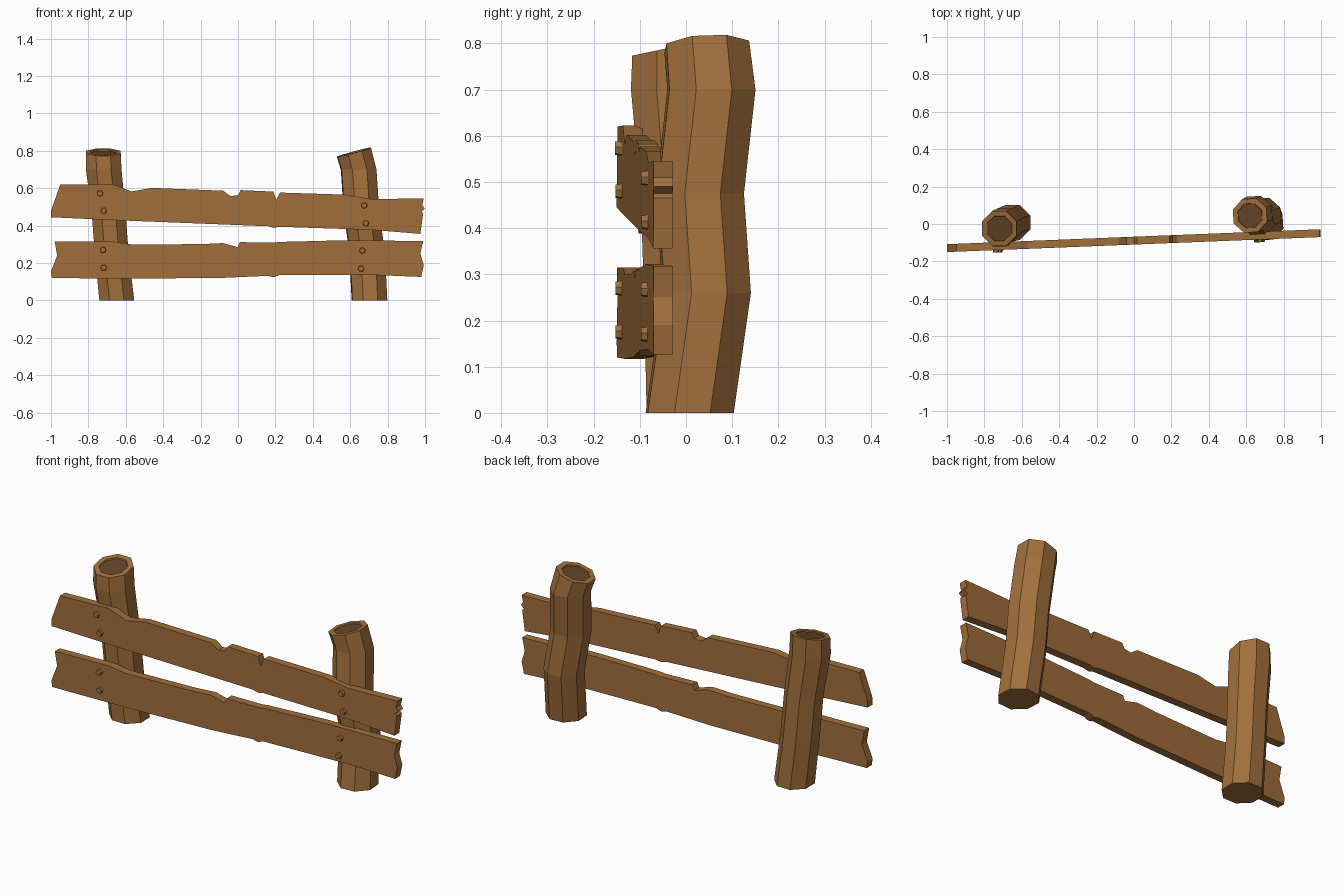
import bpy, bmesh, math
from mathutils import Vector

if "Cube" in bpy.data.objects:
    bpy.data.objects.remove(bpy.data.objects["Cube"])


def material(name, rgb):
    m = bpy.data.materials.new(name)
    m.diffuse_color = (*rgb, 1)
    m.use_nodes = True
    m.node_tree.nodes["Principled BSDF"].inputs["Base Color"].default_value = m.diffuse_color
    return m


wood = material("wood", (0.36, 0.16, 0.045))
end_grain = material("end_grain", (0.13, 0.06, 0.022))


def finish(bm, name, *mats):
    bmesh.ops.recalc_face_normals(bm, faces=bm.faces)
    me = bpy.data.meshes.new(name)
    bm.to_mesh(me)
    bm.free()
    for m in mats:
        me.materials.append(m)
    ob = bpy.data.objects.new(name, me)
    bpy.context.collection.objects.link(ob)
    return ob


# Crooked eight-sided post: rings of (x, y, z, radius), slanted top with a sunken core
def post(name, rings, slope, turn):
    bm = bmesh.new()

    def ring(x, y, z, r, sx=0, sy=0):
        out = []
        for i in range(8):
            a = math.radians(turn + 45 * i)
            dx, dy = r * math.cos(a), r * math.sin(a)
            out.append(bm.verts.new((x + dx, y + dy, z + sx * dx + sy * dy)))
        return out

    loops = [ring(*r) for r in rings[:-1]]
    x, y, z, r = rings[-1]
    loops.append(ring(x, y, z, r, *slope))
    loops.append(ring(x, y, z, r * 0.72, *slope))
    loops.append(ring(x, y, z - 0.006, r * 0.7, *slope))
    for a, b in zip(loops, loops[1:]):
        for i in range(8):
            j = (i + 1) % 8
            bm.faces.new((a[i], a[j], b[j], b[i]))
    bm.faces.new(loops[0][::-1])
    bm.faces.new(loops[-1]).material_index = 1
    return finish(bm, name, wood, end_grain)


post("left_post", [(-0.648, 0.008, 0, 0.101), (-0.675, 0.0, 0.25, 0.098),
                   (-0.692, -0.008, 0.475, 0.098), (-0.718, -0.024, 0.70, 0.103),
                   (-0.72, -0.024, 0.793, 0.1)], (0.0, 0.21), 22.5)
post("right_post", [(0.703, 0.008, 0, 0.101), (0.69, 0.045, 0.26, 0.101),
                    (0.66, 0.03, 0.475, 0.101), (0.645, 0.055, 0.70, 0.101),
                    (0.62, 0.045, 0.793, 0.097)], (0.27, 0.05), 26)


# The planks run slightly askew, following this front plane
def front_y(x):
    return -0.11 + 0.04 * x


# Chipped plank from its front outline
def plank(name, outline):
    bm = bmesh.new()
    face = bm.faces.new([bm.verts.new((x, front_y(x), z)) for x, z in outline])
    ext = bmesh.ops.extrude_face_region(bm, geom=[face])
    for v in ext["geom"]:
        if isinstance(v, bmesh.types.BMVert):
            v.co.y += 0.042
    return finish(bm, name, wood)


plank("upper_plank", [
    (-1, .445), (-.67, .43), (.16, .397), (.19, .388), (.22, .394), (.71, .378), (.975, .356),
    (.99, .465), (.98, .475), (.998, .49), (.985, .51), (.993, .545), (.71, .543), (.57, .566),
    (.225, .577), (.205, .537), (.19, .582), (.015, .59), (0, .563), (-.04, .558),
    (-.08, .587), (-.46, .602), (-.57, .583), (-.67, .622), (-.95, .62), (-.975, .55), (-1, .48)])
plank("lower_plank", [
    (-.995, .12), (-.57, .117), (-.08, .121), (.16, .132), (.19, .124), (.22, .135), (.71, .137),
    (.98, .126), (.993, .19), (.975, .25), (.99, .318), (.57, .322), (.22, .313), (.19, .309),
    (.01, .312), (-.002, .285), (-.08, .307), (-.2, .301), (-.57, .3), (-.67, .315), (-.98, .315),
    (-.967, .24), (-1, .155)])

# Six-sided nail heads
nails = [(-.738, .573), (-.718, .48), (-.722, .27), (-.718, .175),
         (.675, .508), (.684, .413), (.665, .267), (.658, .17)]
for n, (x, z) in enumerate(nails):
    bm = bmesh.new()
    front, back = [], []
    for i in range(6):
        a = math.radians(60 * i + 10)
        dx, dz = math.cos(a), math.sin(a)
        front.append(bm.verts.new((x + .015 * dx, front_y(x) - .014, z + .015 * dz)))
        back.append(bm.verts.new((x + .018 * dx, front_y(x) + .004, z + .018 * dz)))
    bm.faces.new(front)
    bm.faces.new(back[::-1])
    for i in range(6):
        j = (i + 1) % 6
        bm.faces.new((front[i], front[j], back[j], back[i]))
    finish(bm, f"nail_{n + 1}", wood)
